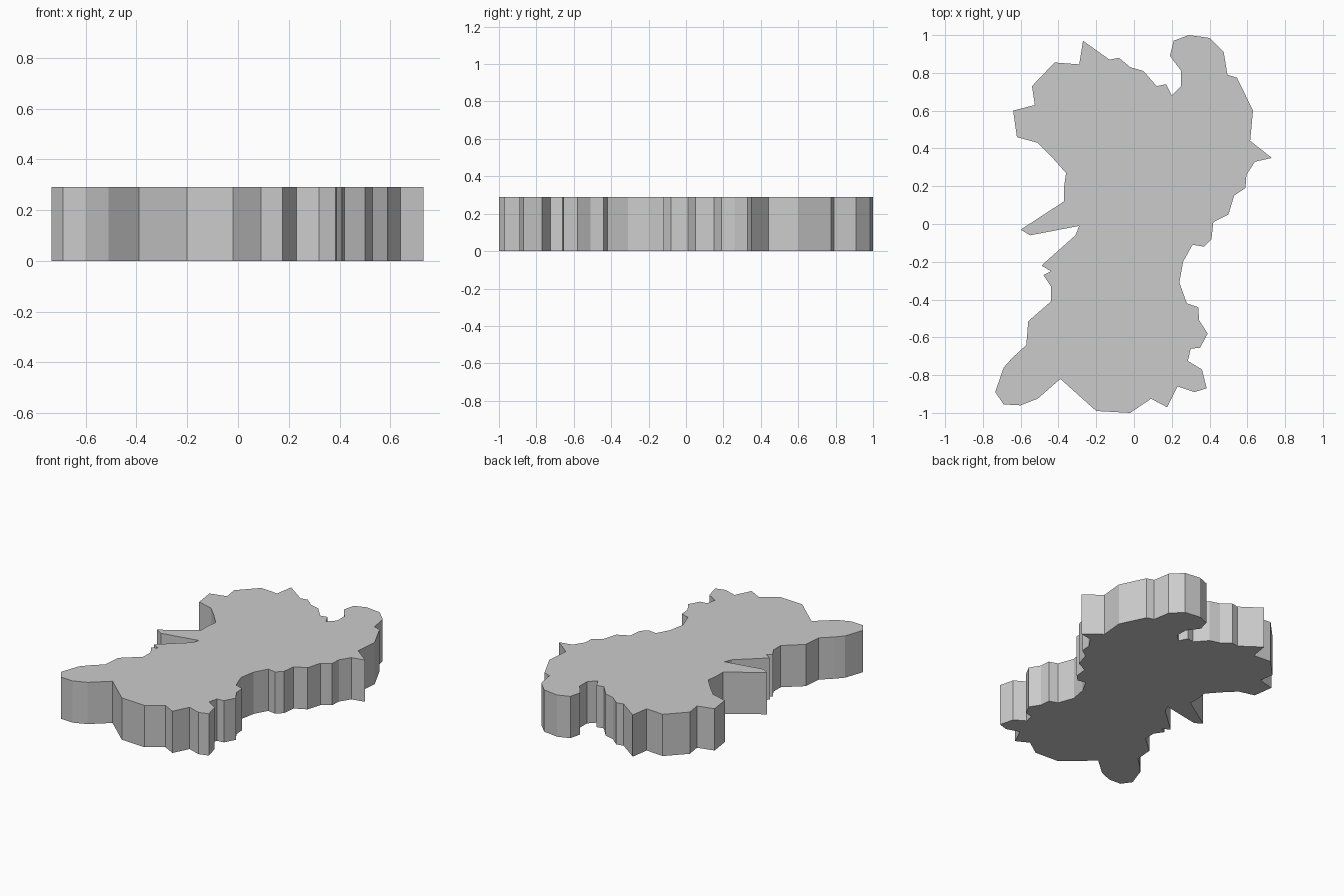
import bpy
import bmesh

HEIGHT = 0.29

# Outline of the slab seen from above, clockwise from the upper left spike
OUTLINE = [
    (-0.27, 0.97), (-0.13, 0.87), (-0.08, 0.88), (-0.02, 0.83), (0.05, 0.81),
    (0.12, 0.73), (0.17, 0.74), (0.20, 0.68), (0.25, 0.73), (0.25, 0.81),
    (0.19, 0.89), (0.21, 0.97), (0.29, 1.0), (0.40, 0.985), (0.475, 0.91),
    (0.495, 0.79), (0.545, 0.775), (0.63, 0.60), (0.615, 0.44),
    (0.73, 0.35), (0.64, 0.33), (0.595, 0.26), (0.59, 0.19), (0.53, 0.15),
    (0.50, 0.05), (0.42, 0.01), (0.41, -0.08), (0.37, -0.12), (0.31, -0.11),
    (0.26, -0.20), (0.24, -0.31), (0.28, -0.42), (0.34, -0.44), (0.345, -0.51),
    (0.39, -0.58), (0.35, -0.655), (0.30, -0.66), (0.285, -0.725), (0.36, -0.77),
    (0.385, -0.87), (0.32, -0.89), (0.23, -0.86), (0.175, -0.97), (0.09, -0.925),
    (-0.02, -1.0), (-0.20, -0.99), (-0.39, -0.82), (-0.51, -0.925),
    (-0.60, -0.96), (-0.69, -0.955), (-0.735, -0.89), (-0.69, -0.76),
    (-0.645, -0.71), (-0.57, -0.64), (-0.56, -0.515), (-0.44, -0.41),
    (-0.44, -0.33), (-0.48, -0.27), (-0.44, -0.25), (-0.49, -0.22),
    (-0.31, -0.06), (-0.29, -0.01), (-0.55, -0.06), (-0.60, -0.03),
    (-0.37, 0.12), (-0.37, 0.20), (-0.36, 0.27), (-0.44, 0.36),
    (-0.51, 0.43), (-0.62, 0.46), (-0.64, 0.60), (-0.525, 0.63),
    (-0.54, 0.73), (-0.42, 0.855), (-0.29, 0.845),
]

# Slab: one flat face pulled up to full height
bm = bmesh.new()
base = bm.faces.new([bm.verts.new((x, y, 0)) for x, y in OUTLINE])
top = bmesh.ops.extrude_face_region(bm, geom=[base], use_keep_orig=True)["geom"]
bmesh.ops.translate(bm, vec=(0, 0, HEIGHT),
                    verts=[v for v in top if isinstance(v, bmesh.types.BMVert)])
bmesh.ops.recalc_face_normals(bm, faces=bm.faces)

mesh = bpy.data.meshes.new("map_slab")
bm.to_mesh(mesh)
bm.free()
slab = bpy.data.objects.new("map_slab", mesh)
bpy.context.collection.objects.link(slab)
